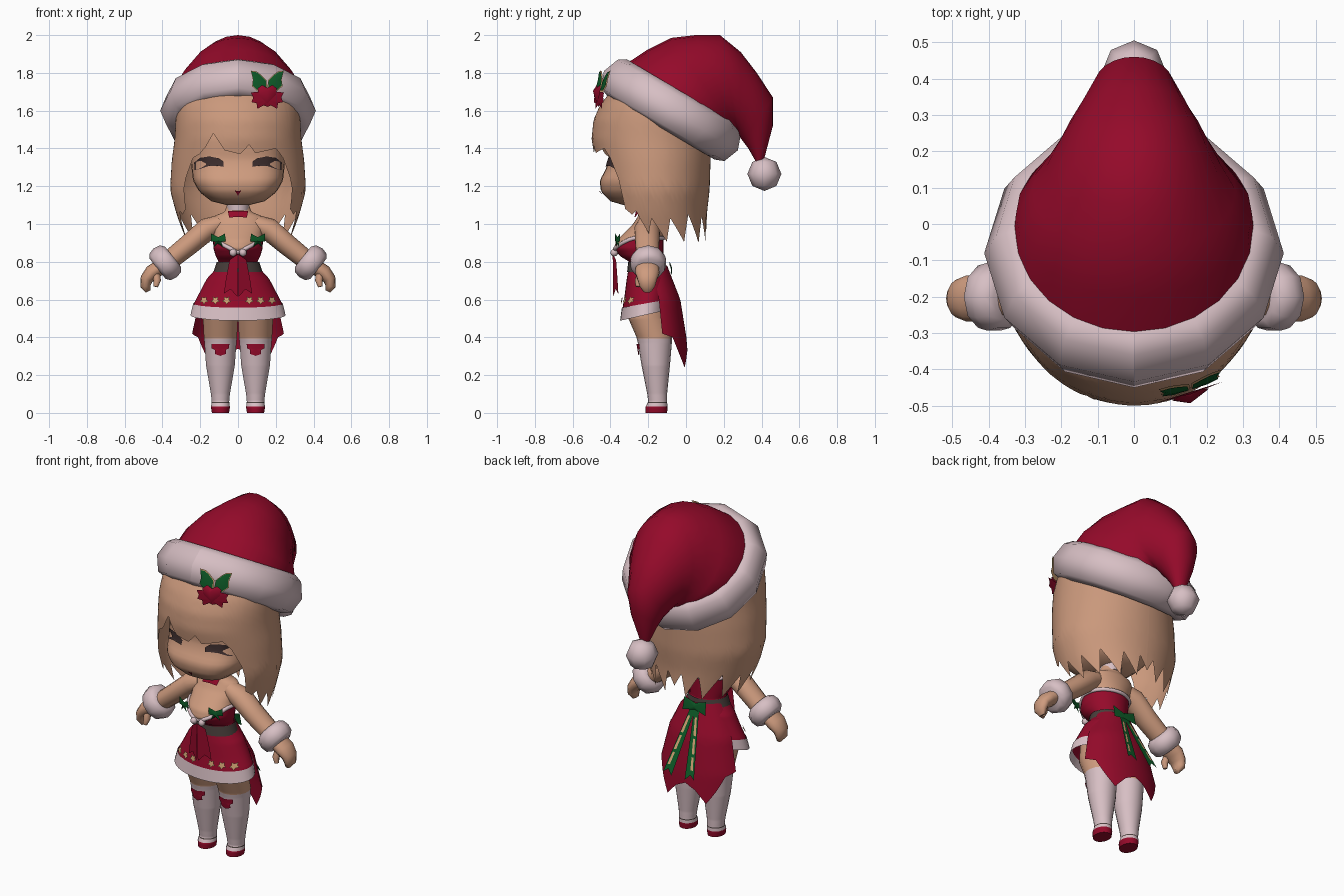
import bpy, bmesh, math
from mathutils import Vector

if "Cube" in bpy.data.objects:
    bpy.data.objects.remove(bpy.data.objects["Cube"])


def material(name, rgb):
    m = bpy.data.materials.new(name)
    m.diffuse_color = (*rgb, 1)
    m.use_nodes = True
    m.node_tree.nodes["Principled BSDF"].inputs["Base Color"].default_value = m.diffuse_color
    return m


SKIN = material("skin", (0.62, 0.33, 0.21))
HAIR = material("hair tan", (0.59, 0.315, 0.20))
RED = material("crimson", (0.30, 0.003, 0.023))
WHITE = material("fur white", (0.68, 0.52, 0.55))
GREEN = material("leaf green", (0.004, 0.10, 0.02))
DARK = material("lash brown", (0.045, 0.026, 0.026))
BELT = material("belt grey", (0.065, 0.048, 0.043))
GOLD = material("gold", (0.62, 0.36, 0.17))


def finish(name, bm, mats, pick=None):
    bmesh.ops.recalc_face_normals(bm, faces=bm.faces[:])
    if any(e.is_boundary for e in bm.edges):    # open sheets face away from the middle
        bm.normal_update()
        out = 0
        for f in bm.faces:
            c = f.calc_center_median()
            out += f.calc_area() * f.normal.dot(Vector((c.x, c.y + .2, 0)))
        if out < 0:
            bmesh.ops.reverse_faces(bm, faces=bm.faces[:])
    for f in bm.faces:
        f.smooth = True
        if pick:
            f.material_index = pick(f.calc_center_median())
    me = bpy.data.meshes.new(name)
    bm.to_mesh(me)
    bm.free()
    for m in mats:
        me.materials.append(m)
    ob = bpy.data.objects.new(name, me)
    bpy.context.collection.objects.link(ob)
    return ob


def loft(name, rings, mats, pick=None, wrap=True, caps=True):
    bm = bmesh.new()
    vs = [[bm.verts.new(p) for p in r] for r in rings]
    n = len(vs[0])
    for a, b in zip(vs, vs[1:]):
        for i in range(n if wrap else n - 1):
            j = (i + 1) % n
            bm.faces.new((a[i], a[j], b[j], b[i]))
    if caps:
        bm.faces.new(vs[0])
        bm.faces.new(vs[-1])
    return finish(name, bm, mats, pick)


def at(table, z):
    """Interpolate rows of (z, half width, front y, back y)."""
    t = sorted(table)
    z = min(max(z, t[0][0]), t[-1][0])
    for a, b in zip(t, t[1:]):
        if z <= b[0]:
            k = (z - a[0]) / (b[0] - a[0])
            return [u + (v - u) * k for u, v in zip(a[1:], b[1:])]


def point(table, z, a, p=1.0, cx=0.0, grow=0.0):
    """Point on the rounded section at height z; angle 0 faces the front."""
    rx, yf, yb = at(table, z)
    s, c = (math.copysign(abs(v) ** p, v) for v in (math.sin(a), math.cos(a)))
    return Vector((cx + (rx + grow) * s, (yf + yb) / 2 - ((yb - yf) / 2 + grow) * c, z))


def body(name, table, mats, pick=None, rows=24, n=24, p=1.0, cx=0.0, warp=None,
         caps=True, z0=None, z1=None, grow=0.0):
    lo = min(r[0] for r in table) if z0 is None else z0
    hi = max(r[0] for r in table) if z1 is None else z1
    rings = [[point(table, lo + (hi - lo) * k / rows, math.tau * i / n, p, cx, grow)
              for i in range(n)] for k in range(rows + 1)]
    if warp:
        rings = [[warp(v) for v in r] for r in rings]
    return loft(name, rings, mats, pick, caps=caps)


def shell(name, table, edge, top, mat, rows=14, sub=3):
    """Hanging sheet whose lower edge follows (degrees, z) points."""
    cols = []
    for (a, z), (b, w) in zip(edge, edge[1:]):
        cols += [(a + (b - a) * k / sub, z + (w - z) * k / sub) for k in range(sub)]
    cols.append(edge[-1])
    rings = []
    for k in range(rows + 1):
        rings.append([point(table, top(math.radians(a)) * (1 - k / rows) + z * k / rows,
                            math.radians(a)) for a, z in cols])
    return loft(name, rings, [mat], wrap=False, caps=False)


def tube(name, pts, radii, mat, n=12, closed=False, wide=1.0):
    pts = [Vector(p) for p in pts]
    rings = []
    for i, p in enumerate(pts):
        q, r = (pts[i - 1], pts[(i + 1) % len(pts)]) if closed else \
            (pts[max(i - 1, 0)], pts[min(i + 1, len(pts) - 1)])
        d = (r - q).normalized()
        u = d.cross(Vector((0, 0, 1)) if closed else Vector((0, 1, 0))).normalized()
        v = d.cross(u) * wide
        rings.append([p + radii[i] * (u * math.cos(math.tau * k / n) + v * math.sin(math.tau * k / n))
                      for k in range(n)])
    if closed:
        rings.append(rings[0])
    return loft(name, rings, [mat], caps=not closed)


def ball(name, c, r, mat, u=8, v=4):
    bm = bmesh.new()
    bmesh.ops.create_uvsphere(bm, u_segments=u, v_segments=v, radius=r)
    bmesh.ops.translate(bm, verts=bm.verts[:], vec=c)
    return finish(name, bm, [mat])


def plate(name, pts, mat, place, bulge=(0, 0, 0)):
    """Thin fan of faces from the middle of an outline."""
    bm = bmesh.new()
    cu, cv = (sum(c) / len(pts) for c in zip(*pts))
    mid = bm.verts.new(Vector(place(cu, cv)) + Vector(bulge))
    rim = [bm.verts.new(place(*p)) for p in pts]
    for i in range(len(rim)):
        bm.faces.new((mid, rim[i - 1], rim[i]))
    return finish(name, bm, [mat])


def onto(table, off, p=1.0, cx=0.0, dz=0.0):
    def place(x, z):
        rx, yf, yb = at(table, z + dz)
        k = max(0, 1 - abs((x - cx) / rx) ** (2 / p)) ** (p / 2)
        return (x, (yf + yb) / 2 - (yb - yf) / 2 * k - off, z)
    return place


def shape(half, s=1.0, x=0.0, z=0.0):
    """Mirror a half outline given from top middle to bottom middle."""
    full = half + [(-u, v) for u, v in half[-2:0:-1]]
    return [(x + u * s, z + v * s) for u, v in full]


BOW = [(0, .012), (.035, .03), (.037, -.01), (.014, -.012), (.024, -.04), (0, -.02)]

# Head and face
head = [(1.10, .06, -.33, -.2), (1.12, .14, -.40, -.1), (1.17, .205, -.45, -.05), (1.23, .238, -.457, 0),
        (1.29, .245, -.425, .02), (1.34, .25, -.41, .03), (1.45, .25, -.42, .03), (1.6, .24, -.40, .03)]
body("head", head, [SKIN], p=.72, n=32)
face = onto(head, .008, .72)
for s in (1, -1):
    lash = [(-.076, 1.33), (-.05, 1.348), (0, 1.358), (.05, 1.35), (.08, 1.325), (.078, 1.285),
            (.045, 1.293), (0, 1.308), (-.045, 1.308), (-.074, 1.303)]
    plate("closed_eye", [(s * (.152 + u), v) for u, v in lash], DARK, face)
plate("mouth", shape([(0, 1.174), (.017, 1.177), (0, 1.15)]), RED, face)

# Hair shell with fringe, side locks and jagged back
hair = [(1.75, .27, -.36, .05), (1.63, .32, -.455, .10), (1.55, .33, -.49, .12), (1.45, .335, -.5, .13),
        (1.34, .35, -.482, .13), (1.18, .36, -.46, .125), (1.05, .325, -.44, .11), (.9, .27, -.4, .11)]
fringe = [(-43, 1.35), (-36, 1.37), (-30, 1.41), (-23, 1.48), (-12, 1.39), (2, 1.37), (10, 1.42), (15.5, 1.375),
          (36, 1.40), (43, 1.35)]
side = [(51, 1.24), (56, 1.08), (64, 1.05), (69, 1.07), (80, .95), (86, 1.03), (100, .905), (107, 1.03),
        (122, .905), (130, 1.05), (146, .90), (154, 1.04), (166, .91), (172, 1.04), (180, .96)]
shell("hair", hair, [(-a, z) for a, z in side[::-1]] + fringe + side,
      lambda a: 1.585 + .165 * math.cos(a), HAIR)

# Hat: folded cone, tilted fur brim, pompom
folds = [((-.36, 1.82), (.22, 1.48), .335), ((-.2, 1.925), (.25, 1.49), .325), ((-.08, 1.985), (.265, 1.49), .28),
         ((.05, 2.0), (.27, 1.49), .24), ((.18, 2.0), (.275, 1.485), .205), ((.29, 1.91), (.28, 1.475), .175),
         ((.375, 1.80), (.285, 1.46), .145), ((.46, 1.67), (.30, 1.44), .11), ((.46, 1.52), (.33, 1.40), .075),
         ((.41, 1.33), (.37, 1.33), .025)]
rings = []
for (uy, uz), (ly, lz), w in folds:
    rings.append([(w * math.sin(math.tau * i / 24), (uy + ly) / 2 + (uy - ly) / 2 * math.cos(math.tau * i / 24),
                   (uz + lz) / 2 + (uz - lz) / 2 * math.cos(math.tau * i / 24)) for i in range(24)])
loft("hat_cone", rings, [RED])
back, up = Vector((0, .86, -.51)), Vector((0, .51, .86))
rings = []
for i in range(13):
    a = math.tau * (i % 12) / 12
    out = Vector((math.sin(a), 0, 0)) - back * math.cos(a)
    rings.append([Vector((0, -.08, 1.6)) + out * (.33 + r) + up * h for r, h in
                  ((-.04, -.09), (.0, -.105), (.05, -.085), (.082, 0), (.05, .088), (.01, .115), (-.035, .115))])
loft("hat_brim", rings, [WHITE], caps=False)
ball("hat_pompom", (0, .415, 1.265), .09, WHITE)

# Holly ornament on the brim
def pin(off):
    return lambda u, v: (.155 + .95 * u, -.452 - off + .3 * u + .22 * max(v, 0), 1.70 + v)
for s in (1, -1):
    leaf = [(.0, .0), (.05, .0), (.085, .03), (.08, .065), (.092, .112), (.06, .108), (.035, .09), (.004, .06)]
    mid = (.05, .058)
    plate("holly_rim", [(s * u, v) for u, v in leaf], GOLD, pin(0))
    plate("holly_leaf", [(s * (mid[0] + (u - mid[0]) * .9), mid[1] + (v - mid[1]) * .9) for u, v in leaf],
          GREEN, pin(.005), (0, -.008, 0))
plate("ornament_bow", shape([(0, 0), (.06, .0), (.092, -.005), (.078, -.03), (.088, -.055), (.06, -.06),
                             (.055, -.09), (.02, -.072), (0, -.08)]), RED, pin(.01), (0, -.008, 0))
plate("ornament_heart", shape([(0, .02), (.028, .036), (.054, .018), (.048, -.015), (0, -.062)]), RED,
      pin(.02), (0, -.022, 0))

# Torso with strapless top
torso = [(.74, .106, -.29, -.12), (.80, .103, -.30, -.12), (.83, .118, -.35, -.12), (.87, .13, -.382, -.12),
         (.91, .132, -.37, -.12), (.95, .13, -.33, -.12), (1.0, .14, -.28, -.12), (1.04, .13, -.255, -.125),
         (1.065, .07, -.25, -.14), (1.13, .05, -.24, -.15)]


def neckline(a):
    return .85 + .075 * min(1, abs(a) / 1.2)


body("torso", torso, [SKIN, RED], lambda c: int(c.z < neckline(math.atan2(abs(c.x), -(c.y + .24)))), rows=40, n=32)
loop = [math.tau * i / 40 - math.pi for i in range(40)]
tube("top_fur_trim", [point(torso, neckline(a), a) for a in loop], [.011] * 40, WHITE, 8, True)
body("choker", [(1.072, .058, -.262, -.135), (1.112, .06, -.264, -.135)], [WHITE], rows=1)
plate("choker_tie", shape([(0, 1.07), (.054, 1.07), (.047, 1.034), (0, 1.038)]), RED, onto(torso, .016))
for s in (1, -1):
    plate("chest_bow", shape(BOW, 1.05), GREEN,
          lambda u, v: (s * .105 + u, -.362 + .35 * s * u, .918 + v), (0, -.01, 0))
    ball("tie_pompom", (s * .026, -.38, .848), .02, WHITE, 8, 6)
    tie = [(0, .84), (.045, .81), (.065, .70), (.075, .63), (.04, .655), (.004, .615)]
    plate("front_tie", [(s * u, v) for u, v in tie], RED, lambda x, z: (x, -.388 + .4 * abs(x), z))

# Skirt, belt and tail
skirt = [(.80, .108, -.30, -.12), (.76, .116, -.305, -.11), (.70, .165, -.315, -.092), (.62, .203, -.325, -.09),
         (.56, .232, -.335, -.092), (.49, .248, -.345, -.095)]


def lift(v):
    return Vector((v.x, v.y, v.z + .22 * (v.y + .34) * (.8 - v.z) / .3))


body("skirt", skirt, [RED], warp=lift, caps=False, z0=.54, n=32)
body("skirt_fur_hem", skirt, [WHITE], warp=lift, caps=False, z1=.557, rows=3, n=32, grow=.004)
body("belt", [(.745, .13, -.312, -.105), (.80, .112, -.306, -.112)], [BELT], rows=2, caps=False)
for x in (-.18, -.12, -.06, .06, .12, .18):
    star = [(x + (.024 if k % 2 else .013) * math.sin(math.tau * k / 10),
             .596 + (.024 if k % 2 else .013) * math.cos(math.tau * k / 10)) for k in range(10)]
    plate("skirt_star", star, GOLD, onto(skirt, .014, dz=-.012))
tail = [(.78, .112, -.3, -.1), (.6, .21, -.33, -.03), (.4, .255, -.33, .002), (.24, .255, -.33, .015)]
points = [(104, .42), (124, .40), (136, .32), (150, .24), (166, .31), (180, .34)]
shell("skirt_tail", tail, points + [(360 - a, z) for a, z in points[-2::-1]], lambda a: .78, RED)

# Back bow and streamers
def behind(off):
    return lambda u, v: (u, -.088 + off + max(0, .76 - v) * .45, v)
for s in (1, -1):
    strip = [(-.006, .76), (.026, .76), (.102, .405), (.073, .425), (.044, .395)]
    plate("streamer", [(s * u, v) for u, v in strip], GREEN, behind(0))
    for z0, z1 in ((.71, .62), (.605, .53), (.515, .45)):
        x0, x1 = (.012 + (.73 - z) * .2 for z in (z0, z1))
        plate("streamer_inlay", [(s * x0, z0), (s * (x0 + .013), z0), (s * (x1 + .016), z1), (s * x1, z1)],
              GOLD, behind(.004))
plate("back_bow", shape([(0, .008), (.036, .02), (.038, -.018), (0, -.01)], 2.0, 0, .765), GREEN,
      behind(.0), (0, .015, 0))

# Legs with stockings and shoes
leg = [(0, .046, -.215, -.1), (.03, .051, -.215, -.098), (.06, .047, -.2, -.1), (.1, .051, -.205, -.1),
       (.25, .077, -.235, -.085), (.37, .086, -.255, -.075), (.4, .089, -.262, -.075), (.5, .094, -.305, -.1),
       (.64, .09, -.29, -.11)]


def stocking(c):
    return 1 if c.z < .034 else 3 if .051 < c.z < .057 else 2 if c.z < .395 else 0


for s in (1, -1):
    cx = s * .093
    body("leg", leg, [SKIN, RED, WHITE, BELT], stocking, rows=112, n=18, cx=cx)
    garter = [(0, .022), (.047, .024), (.046, 0), (.03, -.008), (.03, -.03), (0, -.04)]
    plate("stocking_bow", shape(garter, 1, cx, .342), RED, onto(leg, .008, 1, cx))

    # Arm, fur cuff and hand
    def m(pts):
        return [(s * x, y, z) for x, y, z in pts]
    tube("arm", m([(.09, -.205, 1.005), (.16, -.205, .975), (.26, -.205, .89), (.36, -.2, .81), (.42, -.2, .765)]),
         [.045, .06, .056, .052, .045], SKIN, 14, wide=1.15)
    tube("fur_cuff", m([(.385 + .78 * k, -.2, .795 - .62 * k) for k in (-.052, -.035, 0, .035, .052)]),
         [.068, .09, .098, .09, .068], WHITE, 10)
    tube("hand", m([(.405, -.205, .778), (.455, -.205, .742), (.484, -.205, .708), (.49, -.205, .67),
                    (.476, -.205, .643)]), [.04, .042, .034, .027, .014], SKIN, 14, wide=1.55)
    tube("thumb", m([(.435, -.235, .74), (.428, -.252, .70), (.436, -.255, .668)]), [.022, .02, .012], SKIN, 8)

# Smooth shading with crisp edges
meshes = [o for o in bpy.context.scene.objects if o.type == 'MESH']
for o in meshes:
    o.select_set(True)
bpy.context.view_layer.objects.active = meshes[0]
bpy.ops.object.shade_smooth_by_angle(angle=math.radians(60))
